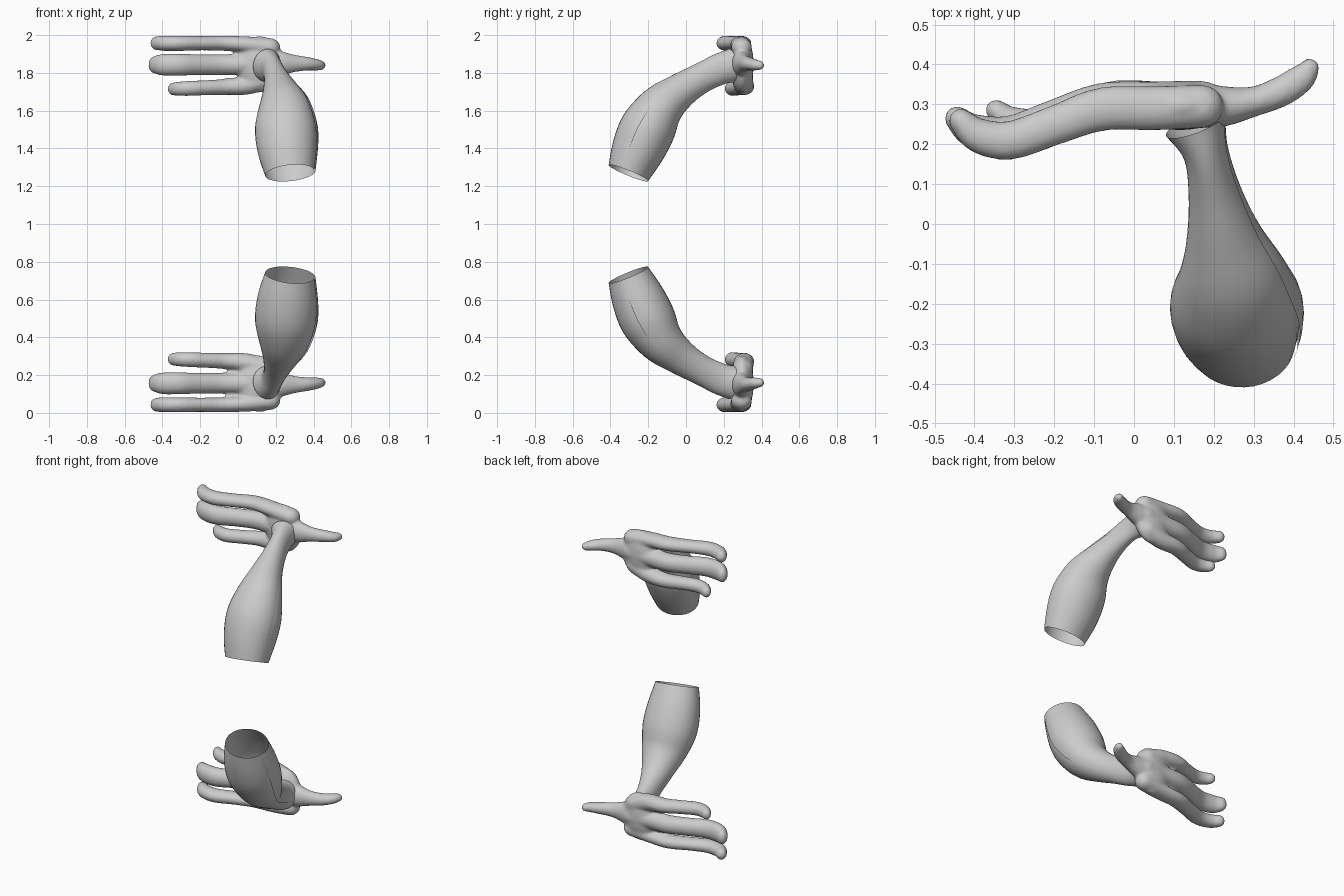
import bpy, bmesh, math
from mathutils import Vector, Matrix

if "Cube" in bpy.data.objects:
    bpy.data.objects.remove(bpy.data.objects["Cube"])


def smooth_path(pts, n=6):
    """Catmull-Rom through points (x, y, z, radius_a, radius_b)."""
    out = []
    for i in range(len(pts) - 1):
        p = [pts[max(0, min(len(pts) - 1, i + k))] for k in (-1, 0, 1, 2)]
        for s in range(n):
            t = s / n
            out.append([0.5 * (2 * b + (c - a) * t + (2 * a - 5 * b + 4 * c - d) * t * t
                               + (3 * b - a - 3 * c + d) * t ** 3) for a, b, c, d in zip(*p)])
    out.append(list(pts[-1]))
    return out


def sweep(bm, pts, ref, profile, caps):
    """Sweep a closed or overlapping unit profile along a path; radius_b lies along ref."""
    path = smooth_path(pts)
    pos = [Vector(p[:3]) for p in path]
    rings = []
    for i, p in enumerate(path):
        t = (pos[min(i + 1, len(pos) - 1)] - pos[max(i - 1, 0)]).normalized()
        rings.append((pos[i], t, p[3], p[4]))
    if caps:
        for end, sign in ((0, -1), (-1, 1)):
            c, t, a, b = rings[end]
            for k in (0.4, 0.7, 0.9, 0.99):
                s = math.sqrt(1 - k * k)
                ring = (c + t * sign * a * k, t, a * s, b * s)
                rings.insert(0, ring) if sign < 0 else rings.append(ring)
    loops = []
    for c, t, a, b in rings:
        v = (ref - t * ref.dot(t)).normalized()
        u = v.cross(t)
        loops.append([bm.verts.new(c + u * a * x + v * b * y) for x, y in profile])
    n = len(profile)
    for l0, l1 in zip(loops, loops[1:]):
        for j in range(n if caps else n - 1):
            k = (j + 1) % n
            bm.faces.new((l0[j], l0[k], l1[k], l1[j]))
    if caps:
        bm.faces.new(loops[0])
        bm.faces.new(loops[-1])


def finish(bm, name, lower):
    if lower:
        for v in bm.verts:
            v.co.z = 2 - v.co.z
    bmesh.ops.recalc_face_normals(bm, faces=bm.faces)
    me = bpy.data.meshes.new(name)
    bm.to_mesh(me)
    bm.free()
    me.shade_smooth()
    ob = bpy.data.objects.new(name, me)
    bpy.context.collection.objects.link(ob)
    return ob


X, Z = Vector((1, 0, 0)), Vector((0, 0, 1))
CIRCLE = [(math.cos(i * math.tau / 20), math.sin(i * math.tau / 20)) for i in range(20)]
# arm profile: a wrapped sheet whose end tucks under its start on the thumb side
WRAP = []
for i in range(39):
    ang = math.radians(70) + i * math.tau / 36
    r = 1 - 0.06 * max(0, (i - 30) / 8)
    WRAP.append((r * math.cos(ang), r * math.sin(ang)))

FINGERS = [
    [(.17, .295, 1.935, .055, .05), (.05, .29, 1.95, .056, .043), (-.08, .288, 1.957, .055, .04),
     (-.2, .247, 1.957, .05, .038), (-.31, .21, 1.957, .049, .04), (-.39, .222, 1.957, .044, .04),
     (-.433, .258, 1.957, .032, .037)],
    [(.17, .30, 1.85, .06, .06), (.05, .30, 1.845, .058, .056), (-.08, .30, 1.843, .054, .055),
     (-.2, .262, 1.843, .05, .055), (-.31, .222, 1.843, .05, .058), (-.4, .232, 1.843, .044, .057),
     (-.443, .264, 1.843, .032, .046)],
    [(.15, .30, 1.77, .055, .055), (.05, .305, 1.735, .054, .05), (-.06, .308, 1.726, .05, .043),
     (-.16, .275, 1.722, .045, .04), (-.25, .248, 1.718, .043, .04), (-.31, .258, 1.716, .038, .038),
     (-.345, .285, 1.715, .028, .034)],
    # thumb
    [(.14, .30, 1.85, .058, .085), (.22, .295, 1.85, .052, .068), (.3, .307, 1.85, .038, .046),
     (.37, .333, 1.848, .039, .036), (.42, .366, 1.842, .036, .03), (.44, .39, 1.84, .026, .025)],
]
ARM = [(.277, -.305, 1.27, .113, .134), (.264, -.255, 1.39, .14, .16), (.256, -.2, 1.51, .147, .166),
       (.247, -.13, 1.62, .122, .138), (.225, -.03, 1.705, .094, .095), (.202, .08, 1.772, .08, .066),
       (.18, .18, 1.82, .083, .057), (.155, .25, 1.84, .09, .08)]

for name, lower in (("upper", False), ("lower", True)):
    # hand: fingers, thumb and palm fused into one smooth surface
    bm = bmesh.new()
    for f in FINGERS:
        sweep(bm, f, Z, CIRCLE, True)
    bmesh.ops.create_uvsphere(bm, u_segments=24, v_segments=16, radius=1,
                              matrix=Matrix.Translation((.115, .297, 1.845)) @ Matrix.Diagonal((.125, .062, .15, 1)))
    hand = finish(bm, name + "_hand", lower)
    m = hand.modifiers.new("fuse", 'REMESH')
    m.mode, m.voxel_size, m.use_smooth_shade = 'VOXEL', 0.009, True
    m = hand.modifiers.new("soften", 'SMOOTH')
    m.factor, m.iterations = 0.5, 6

    # forearm: open wrapped sleeve flowing into the palm
    bm = bmesh.new()
    sweep(bm, ARM, X, WRAP, False)
    finish(bm, name + "_forearm", lower)
